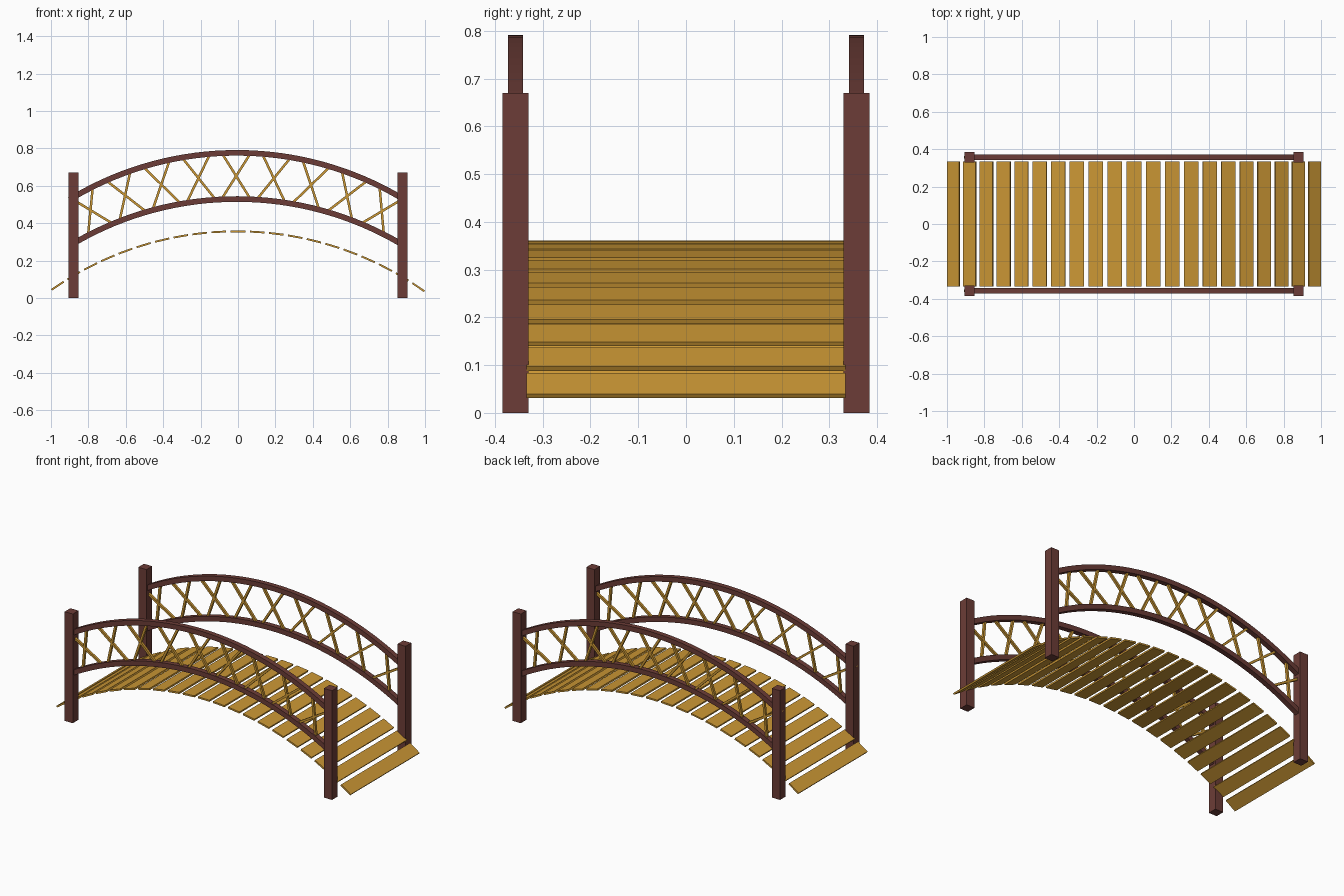
import bpy, bmesh
from math import sin, cos, asin, atan2, hypot
from mathutils import Matrix, Vector

if "Cube" in bpy.data.objects:
    bpy.data.objects.remove(bpy.data.objects["Cube"])

R = 1.726        # radius shared by deck and rails
TILT = 0.004     # the arch leans very slightly to the right
SIDE_Y = 0.357   # centre line of each railing


def material(name, color):
    m = bpy.data.materials.new(name)
    m.diffuse_color = color
    m.use_nodes = True
    m.node_tree.nodes["Principled BSDF"].inputs["Base Color"].default_value = m.diffuse_color
    return m


GOLD = material("golden_wood", (0.60, 0.31, 0.035, 1))
BROWN = material("dark_wood", (0.15, 0.046, 0.038, 1))


def finish(bm, name, mat):
    bmesh.ops.recalc_face_normals(bm, faces=bm.faces)
    mesh = bpy.data.meshes.new(name)
    bm.to_mesh(mesh)
    bm.free()
    mesh.materials.append(mat)
    ob = bpy.data.objects.new(name, mesh)
    bpy.context.collection.objects.link(ob)
    return ob


def add_box(bm, centre, size, pitch=0.0):
    mat = (Matrix.Translation(centre) @ Matrix.Rotation(pitch, 4, 'Y')
           @ Matrix.Diagonal((*size, 1)))
    bmesh.ops.create_cube(bm, size=1, matrix=mat)


def arc(t, top, r=R):
    """Point (x, z) on an arch whose crown is at height top."""
    a = t + TILT
    return r * sin(t), top - R + r * cos(t) - TILT * r * sin(t), a


# deck planks fanned along the arch
for i in range(21):
    x, z, a = arc((i - 10) * 0.0593, 0.356)
    bm = bmesh.new()
    add_box(bm, (x, 0, z), (0.078, 0.668, 0.01), a)
    finish(bm, f"deck_plank_{i + 1}", GOLD)


def rail(name, y, top):
    """Square bar swept along the arch between the posts."""
    bm = bmesh.new()
    end, n, h, w = asin(0.875 / R), 32, 0.015, 0.0155
    rings = []
    for i in range(n + 1):
        x, z, a = arc(-end + 2 * end * i / n, top)
        rings.append([bm.verts.new((x + s * h * sin(a), y + d * w, z + s * h * cos(a)))
                      for s, d in ((-1, -1), (-1, 1), (1, 1), (1, -1))])
    for p, q in zip(rings, rings[1:]):
        for k in range(4):
            bm.faces.new((p[k], p[k - 1], q[k - 1], q[k]))
    bm.faces.new(rings[0])
    bm.faces.new(rings[-1])
    finish(bm, name, BROWN)


# both railings: posts, two rails and crossed lattice
for side, s in (("front", -1), ("back", 1)):
    y = s * SIDE_Y
    for end, e in (("left", -1), ("right", 1)):
        bm = bmesh.new()
        add_box(bm, (e * 0.88, y, 0.335), (0.055, 0.055, 0.67))
        finish(bm, f"{side}_{end}_post", BROWN)
    rail(f"{side}_upper_rail", y, 0.776)
    rail(f"{side}_lower_rail", y, 0.529)

    bm = bmesh.new()
    dx, dz = 0.073, 0.116
    for i in range(-4, 5):
        x, z, a = arc(i * 0.117, 0.652)
        for lean in (-1, 1):
            add_box(bm, (x - 0.01, y, z), (0.013, 0.015, 2 * hypot(dx, dz)),
                    a + lean * atan2(dx, dz))
    finish(bm, f"{side}_lattice", GOLD)
